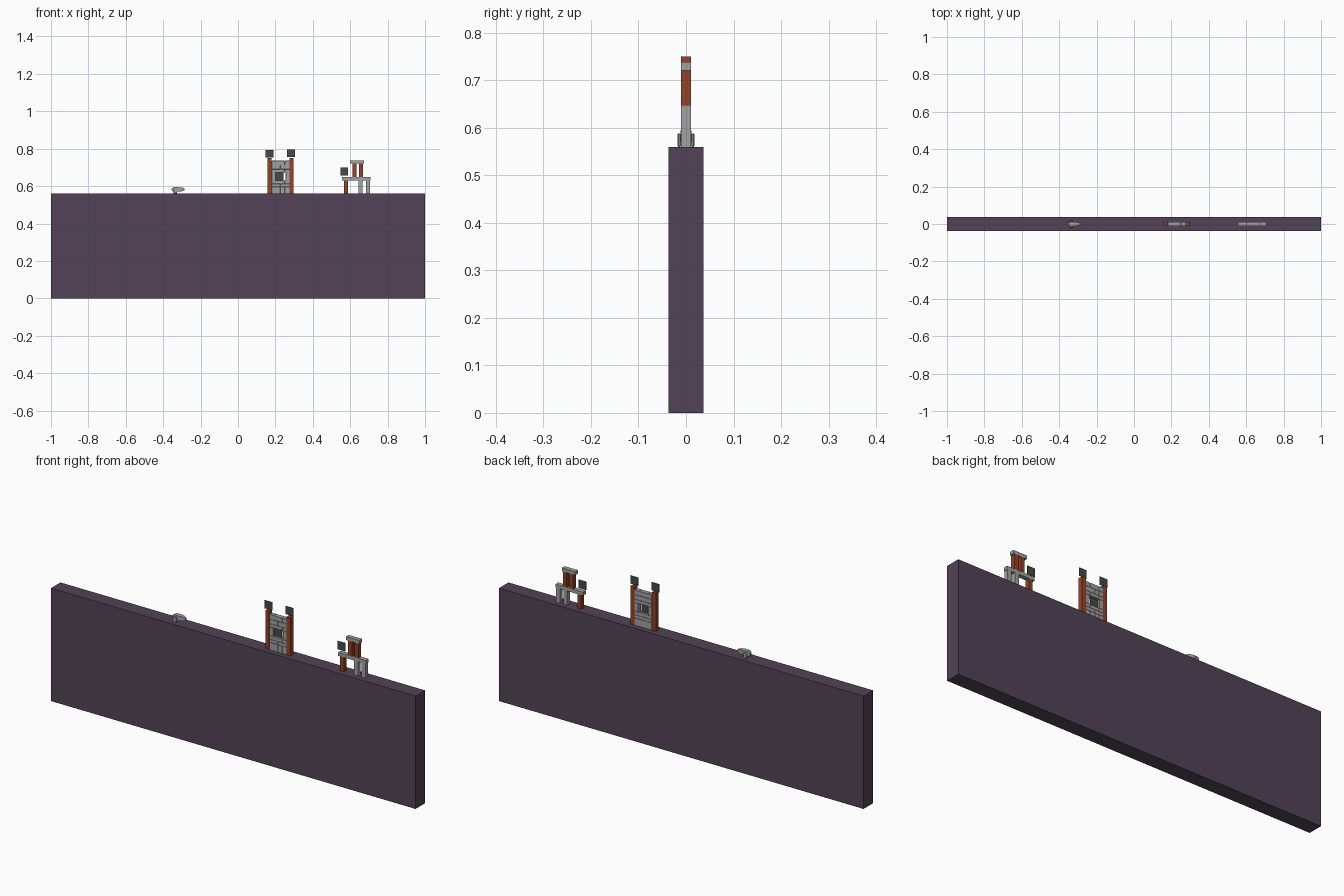
import bpy, bmesh

if "Cube" in bpy.data.objects:
    bpy.data.objects.remove(bpy.data.objects["Cube"])


def material(name, rgb):
    m = bpy.data.materials.new(name)
    m.diffuse_color = (*rgb, 1)
    m.use_nodes = True
    m.node_tree.nodes["Principled BSDF"].inputs["Base Color"].default_value = m.diffuse_color
    return m


PURPLE = material("purple_ground", (0.084, 0.056, 0.095))
GREY = material("grey_stone", (0.36, 0.36, 0.36))
RUST = material("rust_wood", (0.29, 0.056, 0.022))
DARK = material("dark_plate", (0.062, 0.068, 0.06))


def finish(bm, name, mat):
    bmesh.ops.recalc_face_normals(bm, faces=bm.faces)
    me = bpy.data.meshes.new(name)
    bm.to_mesh(me)
    bm.free()
    me.materials.append(mat)
    ob = bpy.data.objects.new(name, me)
    bpy.context.collection.objects.link(ob)
    return ob


def box(name, mat, x0, x1, z0, z1, y=0.011, bevel=0, y0=None):
    """Box spanning x0..x1, z0..z1 and -y..y (or y0..y)."""
    y0 = -y if y0 is None else y0
    bm = bmesh.new()
    bmesh.ops.create_cube(bm, size=1)
    for v in bm.verts:
        v.co.x = x1 if v.co.x > 0 else x0
        v.co.y = y if v.co.y > 0 else y0
        v.co.z = z1 if v.co.z > 0 else z0
    if bevel:
        bmesh.ops.bevel(bm, geom=bm.edges[:], offset=bevel, segments=1, affect='EDGES')
    return finish(bm, name, mat)


G = 0.56  # ground level

# Ground slab
box("ground", PURPLE, -1, 1, 0, G, 0.037)

# Tower: side posts, flat plates on top
for side, a in (("left", 0.158), ("right", 0.275)):
    box(f"tower_post_{side}", RUST, a, a + 0.021, G, 0.75)
box("tower_top_plate_left", DARK, 0.147, 0.19, 0.753, 0.794, 0.0005)
box("tower_top_plate_right", DARK, 0.262, 0.304, 0.755, 0.796, 0.0005)

# Tower: rows of stone blocks with a window opening in the middle row
rows = [
    (G, 0.597, (0.18, 0.203, 0.226, 0.25, 0.275)),
    (0.597, 0.613, (0.18, 0.226, 0.275)),
    (0.613, 0.63, (0.18, 0.203, 0.25, 0.275)),
    (0.63, 0.673, (0.18, 0.2, None, 0.255, 0.275)),
    (0.673, 0.69, (0.18, 0.203, 0.25, 0.275)),
    (0.69, 0.713, (0.18, 0.203, 0.226, 0.275)),
    (0.713, 0.736, (0.18, 0.203, 0.25, 0.275)),
]
for r, (z0, z1, cuts) in enumerate(rows):
    for c, (a, b) in enumerate(zip(cuts, cuts[1:])):
        if a is not None and b is not None:
            box(f"tower_block_{r}_{c}", GREY, a, b, z0, z1, bevel=0.0008)
box("window_plate", DARK, 0.2, 0.243, 0.631, 0.672, 0.0005)

# Stacked arches: lower posts, slabs, upper posts and cap
box("arch_wood_post", RUST, 0.568, 0.588, G, 0.631)
for i, a in enumerate((0.644, 0.685)):
    box(f"arch_stone_post_{i}", GREY, a, a + 0.021, G, 0.631)
for i, a in enumerate((0.557, 0.633)):
    box(f"arch_slab_{i}", GREY, a, a + 0.076, 0.631, 0.648)
for i, a in enumerate((0.612, 0.647)):
    box(f"arch_upper_post_{i}", RUST, a, a + 0.021, 0.648, 0.721)
box("arch_cap", GREY, 0.6, 0.674, 0.721, 0.738)
box("arch_plate", DARK, 0.547, 0.589, 0.657, 0.699, 0.0005)

# Small launcher: tapered hull, built from cross-sections along x
sections = [  # x, half width, bottom z, top z
    (-0.355, 0.005, 0.576, 0.587),
    (-0.345, 0.010, 0.570, 0.594),
    (-0.318, 0.012, 0.570, 0.594),
    (-0.300, 0.008, 0.572, 0.593),
    (-0.286, 0.004, 0.578, 0.588),
]
bm = bmesh.new()
rings = [[bm.verts.new((x, sy * w, z)) for sy, z in ((-1, lo), (1, lo), (1, hi), (-1, hi))]
         for x, w, lo, hi in sections]
for p, q in zip(rings, rings[1:]):
    for k in range(4):
        bm.faces.new((p[k], p[(k + 1) % 4], q[(k + 1) % 4], q[k]))
bm.faces.new(rings[0])
bm.faces.new(rings[-1])
finish(bm, "launcher_hull", GREY)

# Launcher side legs
for side, (a, b) in (("front", (-0.018, -0.011)), ("back", (0.011, 0.018))):
    box(f"launcher_leg_{side}", GREY, -0.345, -0.325, G, 0.588, y=b, y0=a, bevel=0.002)
box("launcher_foot", GREY, -0.342, -0.328, G, 0.572, 0.011)
